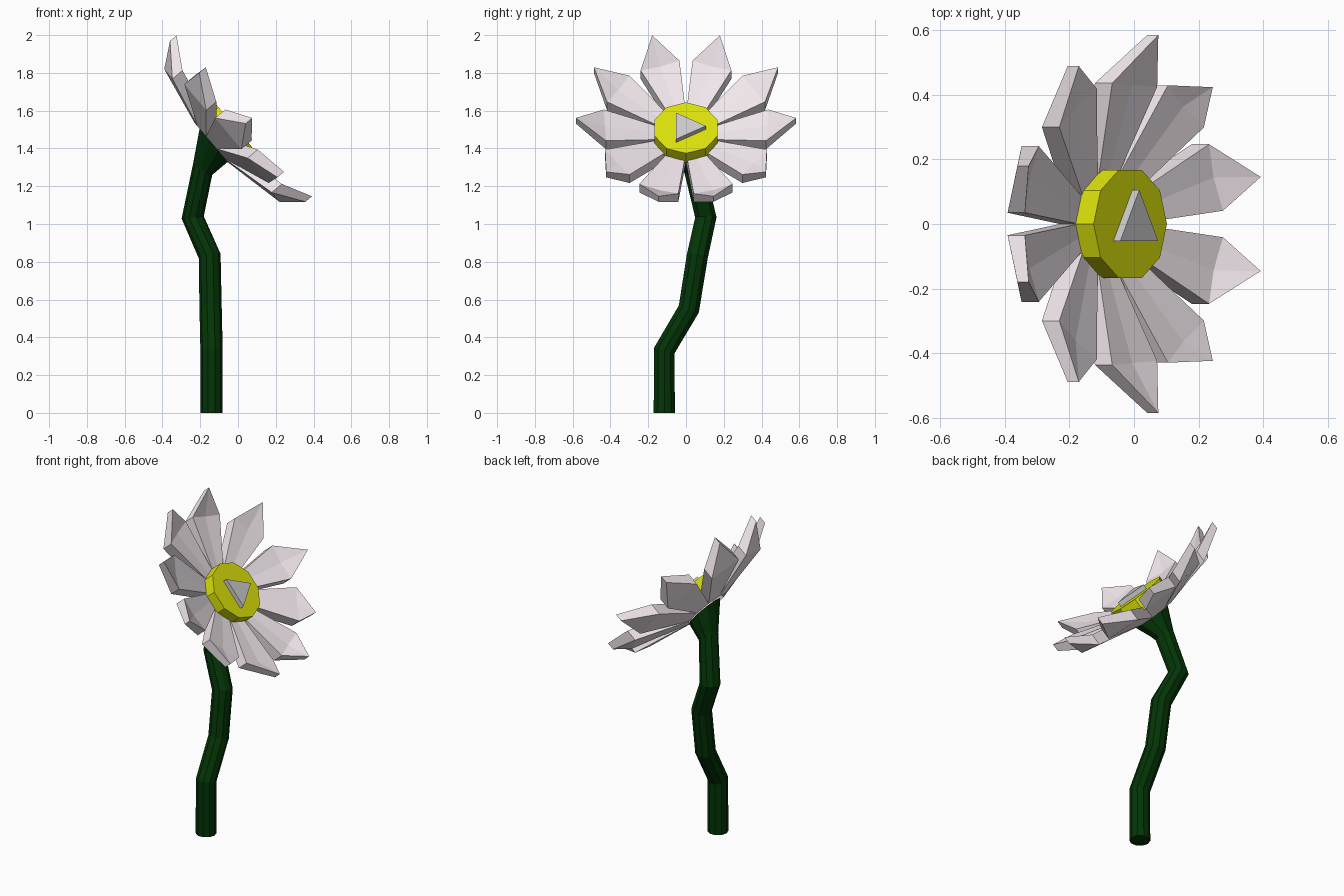
import bpy, bmesh
from math import sin, cos, pi, radians
from mathutils import Vector

if "Cube" in bpy.data.objects:
    bpy.data.objects.remove(bpy.data.objects["Cube"])

SIDES = 10
# Tilted frame of the flower head: U up the face, V sideways, N out of the face
C = Vector((-0.15, 0, 1.425))
U = Vector((-0.644, 0, 0.765)).normalized()
V = Vector((0, 1, 0))
N = Vector((0.765, 0, 0.644)).normalized()


def head(u, v, h):
    return C + U * u + V * v + N * h


def material(name, rgb):
    m = bpy.data.materials.new(name)
    m.diffuse_color = (*rgb, 1)
    m.use_nodes = True
    m.node_tree.nodes["Principled BSDF"].inputs["Base Color"].default_value = m.diffuse_color
    return m


def make(name, bm, mat=None):
    bmesh.ops.recalc_face_normals(bm, faces=bm.faces)
    me = bpy.data.meshes.new(name)
    bm.to_mesh(me)
    bm.free()
    ob = bpy.data.objects.new(name, me)
    bpy.context.collection.objects.link(ob)
    if mat:
        me.materials.append(mat)
    return ob


def loft(bm, rings):
    """Skin a list of equal-length point rings and cap both ends."""
    rows = [[bm.verts.new(p) for p in r] for r in rings]
    n = len(rows[0])
    for a, b in zip(rows, rows[1:]):
        for i in range(n):
            j = (i + 1) % n
            bm.faces.new((a[i], a[j], b[j], b[i]))
    bm.faces.new(rows[0])
    bm.faces.new(rows[-1])


def ring(center, normal, r):
    a = (Vector((-1, 0, 0)) + normal * normal.x).normalized()
    b = a.cross(normal)
    if b.y < 0:
        b = -b
    return [center + r * (a * cos(t) + b * sin(t))
            for t in (2 * pi * i / SIDES for i in range(SIDES))]


def head_prism(name, n, r, h0, h1, start, du, mat=None):
    bm = bmesh.new()
    angles = [start + 2 * pi * i / n for i in range(n)]
    loft(bm, [[head(du + r * cos(t), r * sin(t), h) for t in angles] for h in (h0, h1)])
    return make(name, bm, mat)


green = material("stem_green", (0.001, 0.035, 0.002))
yellow = material("centre_yellow", (0.72, 0.77, 0.003))
pale = material("petal_pale", (0.88, 0.80, 0.84))

# Crooked stem with mitred bends, flaring into the head
path = [Vector(p) for p in ((-0.14, -0.115, 0), (-0.14, -0.115, 0.33), (-0.145, 0.015, 0.55),
                            (-0.15, 0.06, 0.83), (-0.24, 0.105, 1.035), (-0.187, 0.045, 1.29))]
rings = []
for i, p in enumerate(path):
    d0 = (p - path[i - 1]).normalized() if i else Vector((0, 0, 1))
    d1 = (path[i + 1] - p).normalized() if i + 1 < len(path) else N
    rings.append(ring(p, (d0 + d1).normalized(), 0.059))
rings.append(ring(head(-0.02, 0, 0.01), N, 0.115))
bm = bmesh.new()
loft(bm, rings)
make("stem", bm, green)

# Five mirrored pairs of cupped petals: narrow base, wide shoulder, pointed tip
# (base angle, shoulder angle, tip angle, shoulder radius, shoulder lift, tip radius, tip lift)
pairs = [(18, 18, 18, 0.445, -0.01, 0.58, 0), (54, 56.5, 56.5, 0.43, 0.02, 0.585, 0.01),
         (90, 93, 94, 0.43, 0.03, 0.585, 0.025), (126, 127, 131, 0.455, 0.025, 0.56, -0.03),
         (162, 162, 165.5, 0.465, 0.005, 0.58, 0)]


def petal(name, side, ab, ash, at, rs, ls, rt, lt):
    def P(deg, r, w, h):
        t = radians(deg)
        return head(r * cos(t) - w * sin(t), side * (r * sin(t) + w * cos(t)), h)

    bm = bmesh.new()
    sections = [(ab, 0.13, 0.042, 0.01, 0.085, 0.085),
                (ash, rs, 0.108, 0.08 + ls, 0.15 + ls, 0.14 + ls)]
    a, b = [[bm.verts.new(P(d, *q)) for q in ((r, -w, lo), (r, 0, lo), (r, w, lo),
                                              (r, w, hi), (r, 0, mid), (r, -w, hi))]
            for d, r, w, lo, hi, mid in sections]
    for i in range(6):
        j = (i + 1) % 6
        bm.faces.new((a[i], a[j], b[j], b[i]))
    bm.faces.new(a)
    lo, hi = [bm.verts.new(P(at, rt, 0, h + lt)) for h in (0.19, 0.235)]
    for f in ((b[0], b[1], lo), (b[1], b[2], lo), (b[2], b[3], hi, lo),
              (b[3], b[4], hi), (b[4], b[5], hi), (b[5], b[0], lo, hi)):
        bm.faces.new(f)
    make(name, bm, pale)


for k, spec in enumerate(pairs):
    petal(f"petal_left_{k + 1}", -1, *spec)
    petal(f"petal_right_{k + 1}", 1, *spec)

# Yellow ten-sided centre and the small triangle on it
head_prism("flower_centre", SIDES, 0.176, 0.08, 0.16, 0, -0.025, yellow)
head_prism("centre_triangle", 3, 0.105, 0.13, 0.188, pi / 2, -0.035)
